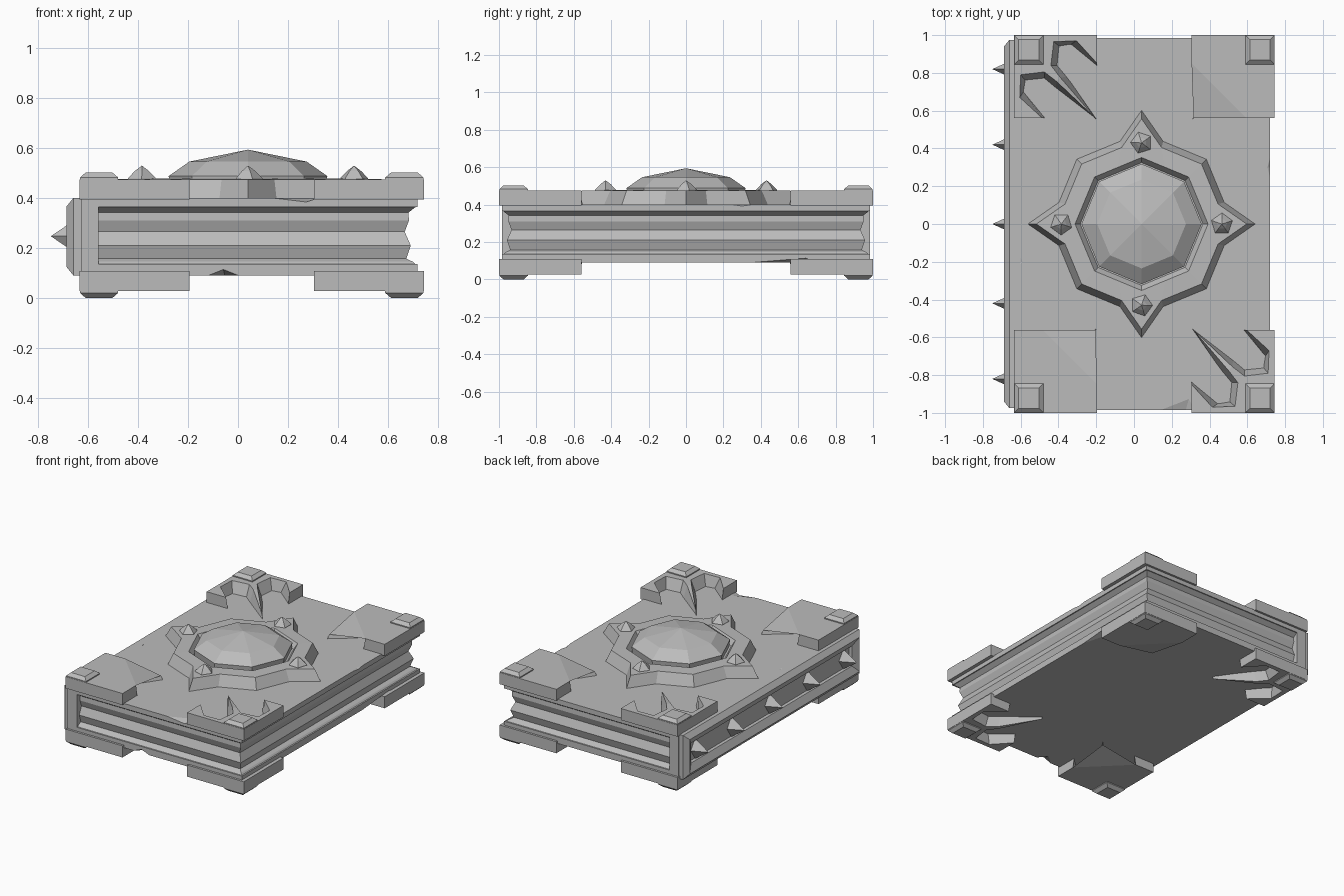
import bpy, bmesh, math
from mathutils import Vector

if "Cube" in bpy.data.objects:
    bpy.data.objects.remove(bpy.data.objects["Cube"], do_unlink=True)

GREY = (0.5, 0.5, 0.5, 1)
stone = bpy.data.materials.new("plain_grey")
stone.use_nodes = True
stone.diffuse_color = GREY
stone.node_tree.nodes["Principled BSDF"].inputs["Base Color"].default_value = GREY


def finish(name, bm):
    bmesh.ops.remove_doubles(bm, verts=bm.verts, dist=0.0005)
    bmesh.ops.recalc_face_normals(bm, faces=bm.faces)
    mesh = bpy.data.meshes.new(name)
    bm.to_mesh(mesh)
    bm.free()
    mesh.materials.append(stone)
    obj = bpy.data.objects.new(name, mesh)
    bpy.context.collection.objects.link(obj)
    return obj


def loft(name, rings):
    """Skin a stack of equal-length rings and cap both ends."""
    bm = bmesh.new()
    rows = [[bm.verts.new(p) for p in ring] for ring in rings]
    n = len(rows[0])
    for low, high in zip(rows, rows[1:]):
        for i in range(n):
            j = (i + 1) % n
            bm.faces.new((low[i], low[j], high[j], high[i]))
    caps = [bm.faces.new(rows[0]), bm.faces.new(rows[-1])]
    bmesh.ops.triangulate(bm, faces=caps)
    return finish(name, bm)


def rect(x0, x1, y0, y1, z):
    return [(x0, y0, z), (x1, y0, z), (x1, y1, z), (x0, y1, z)]


def ngon(cx, cy, r, z, n, turn=0.0):
    return [(cx + r * math.cos(turn + math.tau * i / n),
             cy + r * math.sin(turn + math.tau * i / n), z) for i in range(n)]


def chip(target, points):
    """Knock a small wedge out of an edge."""
    bm = bmesh.new()
    for p in points:
        bm.verts.new(p)
    bmesh.ops.convex_hull(bm, input=bm.verts)
    cutter = finish("chip_cutter", bm)
    cutter.hide_render = True
    cutter.hide_viewport = True
    cutter.display_type = 'WIRE'
    mod = target.modifiers.new("chip", 'BOOLEAN')
    mod.operation = 'DIFFERENCE'
    mod.solver = 'EXACT'
    mod.object = cutter


LEFT, RIGHT, END = -0.63, 0.72, 0.985
TOP, BOTTOM = 0.40, 0.09

# Covers and spine board
top_cover = loft("top_cover", [rect(LEFT, RIGHT, -END, END, z) for z in (0.365, TOP)])
bottom_cover = loft("bottom_cover", [rect(LEFT, RIGHT, -END, END, z) for z in (BOTTOM, 0.135)])
loft("spine_board", [rect(LEFT, -0.56, -END, END, z) for z in (0.13, 0.37)])

# Worn chips along the cover edges
chip(top_cover, [(0.02, -1, 0.41), (0.36, -1, 0.41), (0.3, -0.89, 0.41), (0.27, -1, 0.38)])
chip(top_cover, [(-0.65, -0.3, 0.41), (-0.65, 0, 0.41), (-0.56, -0.2, 0.41), (-0.65, -0.2, 0.38)])
chip(top_cover, [(0.74, 0.1, 0.41), (0.74, 0.5, 0.41), (0.69, 0.3, 0.41), (0.74, 0.3, 0.38)])
chip(bottom_cover, [(-0.16, -1, 0.08), (0.04, -1, 0.08), (-0.05, -0.9, 0.08), (-0.06, -1, 0.12)])
chip(bottom_cover, [(0.74, 0.15, 0.08), (0.74, 0.75, 0.08), (0.62, 0.6, 0.08), (0.74, 0.65, 0.12)])

# Page block with layered grooves: (height, inset)
grooves = [(0.13, 0.005), (0.145, 0.02), (0.157, 0.045), (0.21, 0.028),
           (0.265, 0.052), (0.31, 0.035), (0.342, 0.037), (0.368, 0.003)]
loft("pages", [rect(-0.6, RIGHT - d, d - END, END - d, z) for z, d in grooves])


# Spine rim with a ridged border around a sunken panel: (x, inset)
def spine_ring(x, d):
    y = 0.975 - d
    return [(x, -y, BOTTOM + d), (x, y, BOTTOM + d), (x, y, TOP - d), (x, -y, TOP - d)]


loft("spine_panel", [spine_ring(x, d) for x, d in
                     [(-0.6, 0), (-0.66, 0), (-0.688, 0.035), (-0.662, 0.085), (-0.645, 0.09)]])

# Spikes along the spine
for y in (-0.82, -0.42, 0, 0.42, 0.82):
    base = [(-0.64, y + a, 0.247 + b) for a, b in ((-0.05, 0), (0, -0.075), (0.05, 0), (0, 0.075))]
    loft("spine_spike", [base, [(-0.75, y, 0.247)] * 4])

# Corner braces: half outline from the corner to the middle barb, as (base, top)
half = [((0.44, 0), (0.44, 0)), ((0.44, 0.165), (0.44, 0.15)),
        ((0.30, 0.05), (0.33, 0.03)), ((0.24, 0.06), (0.21, 0.035)),
        ((0.23, 0.16), (0.195, 0.16)), ((0.28, 0.22), (0.245, 0.225))]
# Square cap on each corner: (near side, far side, height)
cap_steps = [(0.002, 0.155, 0.47), (0.002, 0.155, 0.482), (0.024, 0.132, 0.502)]


def outline(k, tip):
    side = [pair[k] for pair in half]
    return [(0, 0)] + side + [tip] + [(v, u) for u, v in reversed(side)]


def add_corner(sx, sy, level):
    def place(u, v, z):
        x = 0.055 + sx * (0.69 - u)
        return (x, sy * (1 - v), z if level == "top" else 0.502 - z)

    low = [place(u, v, 0.394) for u, v in outline(0, (0.44, 0.45))]
    high = [place(u, v, 0.43 if min(u, v) > 0.4 else 0.475)
            for u, v in outline(1, (0.43, 0.44))]
    loft(level + "_corner_brace", [low, high])
    cap = [[place(a, a, z), place(b, a, z), place(b, b, z), place(a, b, z)]
           for a, b, z in cap_steps]
    loft(level + "_corner_cap", cap)


for sx in (-1, 1):
    for sy in (-1, 1):
        for level in ("top", "bottom"):
            add_corner(sx, sy, level)

# Four-pointed medallion with a sunken octagonal seat
CX = 0.04


def star(scale, z):
    pts = []
    for q in range(4):
        c, s = round(math.cos(q * math.pi / 2)), round(math.sin(q * math.pi / 2))
        for x, y in ((0.605, 0), (0.44, 0.115), (0.345, 0.345), (0.115, 0.44)):
            pts.append((CX + scale * (x * c - y * s), scale * (x * s + y * c), z))
    return pts


def seat(r, z):
    corners = [Vector(p) for p in ngon(CX, 0, r, z, 8)]
    pts = []
    for i, p in enumerate(corners):
        pts += [p, (p + corners[(i + 1) % 8]) / 2]
    return pts


loft("medallion", [star(1, 0.394), star(0.92, 0.475), seat(0.352, 0.478), seat(0.325, 0.44)])

# Faceted gem
loft("gem", [ngon(CX, 0, r, z, 8) for r, z in
             [(0.31, 0.43), (0.318, 0.488), (0.235, 0.546), (0, 0.594)]])

# Studs on the medallion points
for q in range(4):
    a = q * math.pi / 2
    x, y = CX + 0.425 * math.cos(a), 0.43 * math.sin(a)
    loft("medallion_stud", [ngon(x, y, r, z, 5, a + 0.3) for r, z in
                            [(0.06, 0.47), (0.058, 0.48), (0.03, 0.508), (0, 0.53)]])
